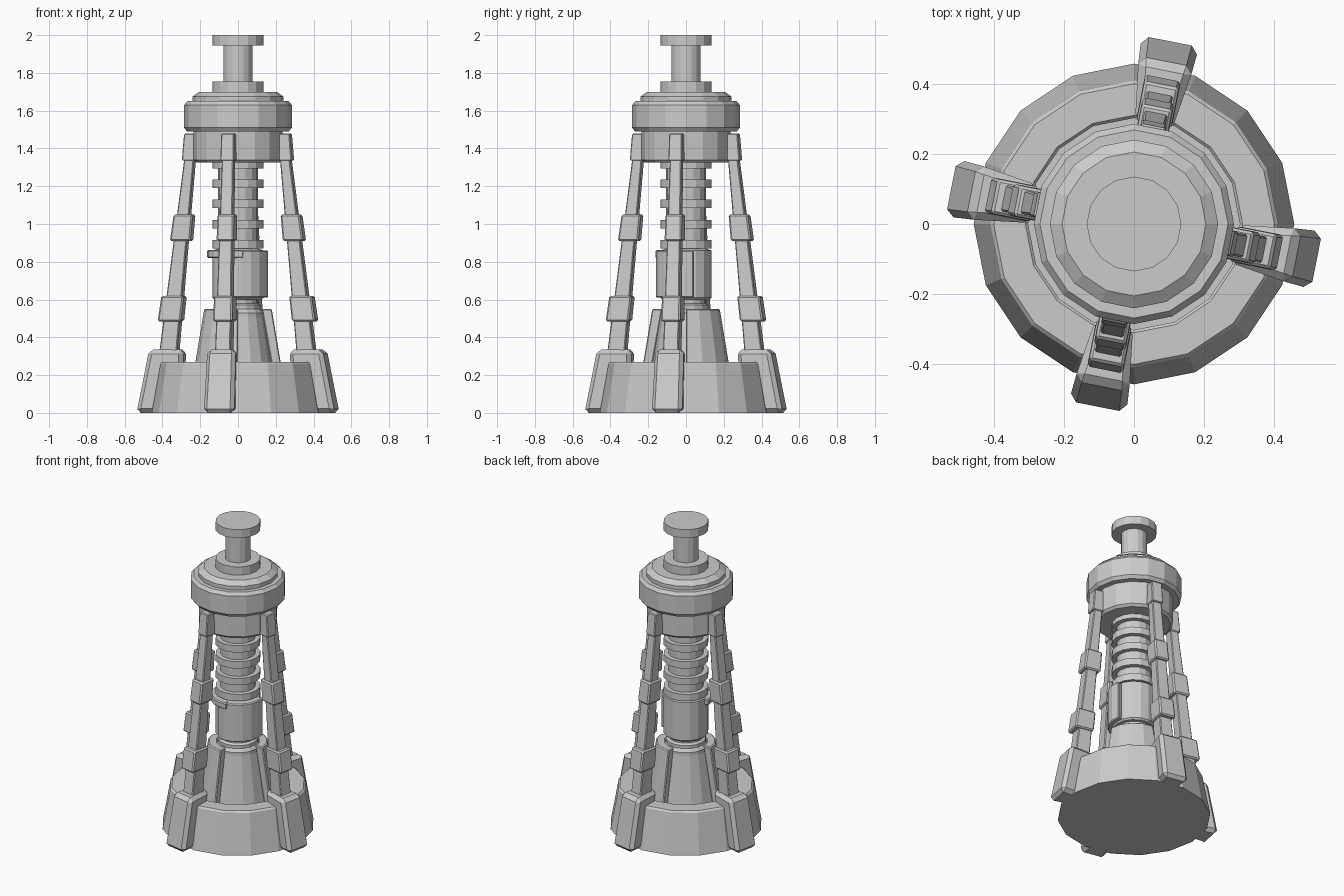
import bpy, bmesh, math

if "Cube" in bpy.data.objects:
    bpy.data.objects.remove(bpy.data.objects["Cube"])

N = 16  # sides of all turned parts


def finish(name, bm, bevel=0.0):
    bmesh.ops.recalc_face_normals(bm, faces=bm.faces[:])
    me = bpy.data.meshes.new(name)
    bm.to_mesh(me)
    bm.free()
    ob = bpy.data.objects.new(name, me)
    bpy.context.collection.objects.link(ob)
    if bevel:
        m = ob.modifiers.new("bevel", 'BEVEL')
        m.width = bevel
        m.segments = 1
    return ob


def lathe(name, profile):
    """Turn an (r, z) profile from bottom to top, closing both ends."""
    bm = bmesh.new()
    rings = [[bm.verts.new((r * math.cos(2 * math.pi * i / N), r * math.sin(2 * math.pi * i / N), z))
              for i in range(N)] for r, z in profile]
    for a, b in zip(rings, rings[1:]):
        for i in range(N):
            j = (i + 1) % N
            bm.faces.new((a[i], a[j], b[j], b[i]))
    bm.faces.new(rings[0])
    bm.faces.new(rings[-1])
    return finish(name, bm)


def arc_plate(name, section, mid, half, steps=4, bevel=0.006):
    """Sweep a closed (r, z) section around part of a circle (degrees)."""
    bm = bmesh.new()
    rings = []
    for k in range(steps + 1):
        a = math.radians(mid - half + 2 * half * k / steps)
        rings.append([bm.verts.new((r * math.cos(a), r * math.sin(a), z)) for r, z in section])
    n = len(section)
    for a, b in zip(rings, rings[1:]):
        for i in range(n):
            j = (i + 1) % n
            bm.faces.new((a[i], a[j], b[j], b[i]))
    bm.faces.new(rings[0])
    bm.faces.new(rings[-1])
    return finish(name, bm, bevel)


def wedge(name, low, high, angle, bevel):
    """Box between two levels; level = (z, r_in, r_out, half_in, half_out)."""
    bm = bmesh.new()
    c, s = math.cos(angle), math.sin(angle)
    loops = []
    for z, ri, ro, hi, ho in (low, high):
        pts = ((ri, -hi), (ro, -ho), (ro, ho), (ri, hi))
        loops.append([bm.verts.new((u * c - v * s, u * s + v * c, z)) for u, v in pts])
    a, b = loops
    bm.faces.new(a)
    bm.faces.new(b)
    for i in range(4):
        j = (i + 1) % 4
        bm.faces.new((a[i], a[j], b[j], b[i]))
    return finish(name, bm, bevel)


# Base dish with a recessed centre
lathe("base", [(0.457, 0), (0.41, 0.26), (0.40, 0.27), (0.31, 0.27), (0.302, 0.262), (0.302, 0.14)])

# Inner cone and its two outer shell plates
lathe("cone_core", [(0.20, 0.12), (0.135, 0.51), (0.135, 0.53), (0.12, 0.55)])
for i, a in enumerate((45, 225)):
    arc_plate("cone_plate_%d" % i, [(0.20, 0.13), (0.25, 0.13), (0.18, 0.55), (0.125, 0.55)], a, 45)

# Central column: neck, barrel, then stacked fins
profile = [(0.12, 0.54), (0.12, 0.57), (0.105, 0.58), (0.105, 0.60), (0.125, 0.60),
           (0.135, 0.61), (0.135, 0.86)]
for z in (0.87, 0.975, 1.085, 1.19):
    profile += [(0.105, z), (0.135, z), (0.135, z + 0.045), (0.105, z + 0.045)]
profile += [(0.105, 1.295), (0.135, 1.295), (0.135, 1.34)]
lathe("column", profile)

# Half sleeve and clip on the barrel
arc_plate("barrel_sleeve", [(0.125, 0.61), (0.16, 0.61), (0.16, 0.86), (0.125, 0.86)], -45, 60, 6)
arc_plate("barrel_clip", [(0.125, 0.82), (0.165, 0.82), (0.165, 0.862), (0.125, 0.862)], -130, 50, 5)

# Head
lathe("head", [(0.22, 1.325), (0.235, 1.34), (0.235, 1.49), (0.27, 1.49), (0.285, 1.51),
               (0.285, 1.63), (0.268, 1.65), (0.24, 1.65), (0.24, 1.675), (0.205, 1.70)])

# Plunger on top
lathe("plunger", [(0.135, 1.69), (0.135, 1.755), (0.077, 1.755), (0.077, 1.945),
                  (0.135, 1.945), (0.135, 2.0)])

# Four legs: foot, strut, two collars and a top tab
for k in range(4):
    a = math.radians(-11.25 + 90 * k)
    wedge("foot_%d" % k, (0, 0.305, 0.535, 0.056, 0.085), (0.335, 0.285, 0.468, 0.054, 0.08), a, 0.022)
    wedge("strut_%d" % k, (0.30, 0.325, 0.42, 0.042, 0.042), (1.42, 0.225, 0.275, 0.03, 0.03), a, 0.005)
    wedge("lower_collar_%d" % k, (0.485, 0.30, 0.425, 0.052, 0.052), (0.62, 0.285, 0.405, 0.05, 0.05), a, 0.008)
    wedge("upper_collar_%d" % k, (0.91, 0.25, 0.36, 0.046, 0.046), (1.05, 0.237, 0.34, 0.044, 0.044), a, 0.008)
    wedge("top_tab_%d" % k, (1.335, 0.225, 0.297, 0.037, 0.037), (1.478, 0.215, 0.285, 0.035, 0.035), a, 0.005)
